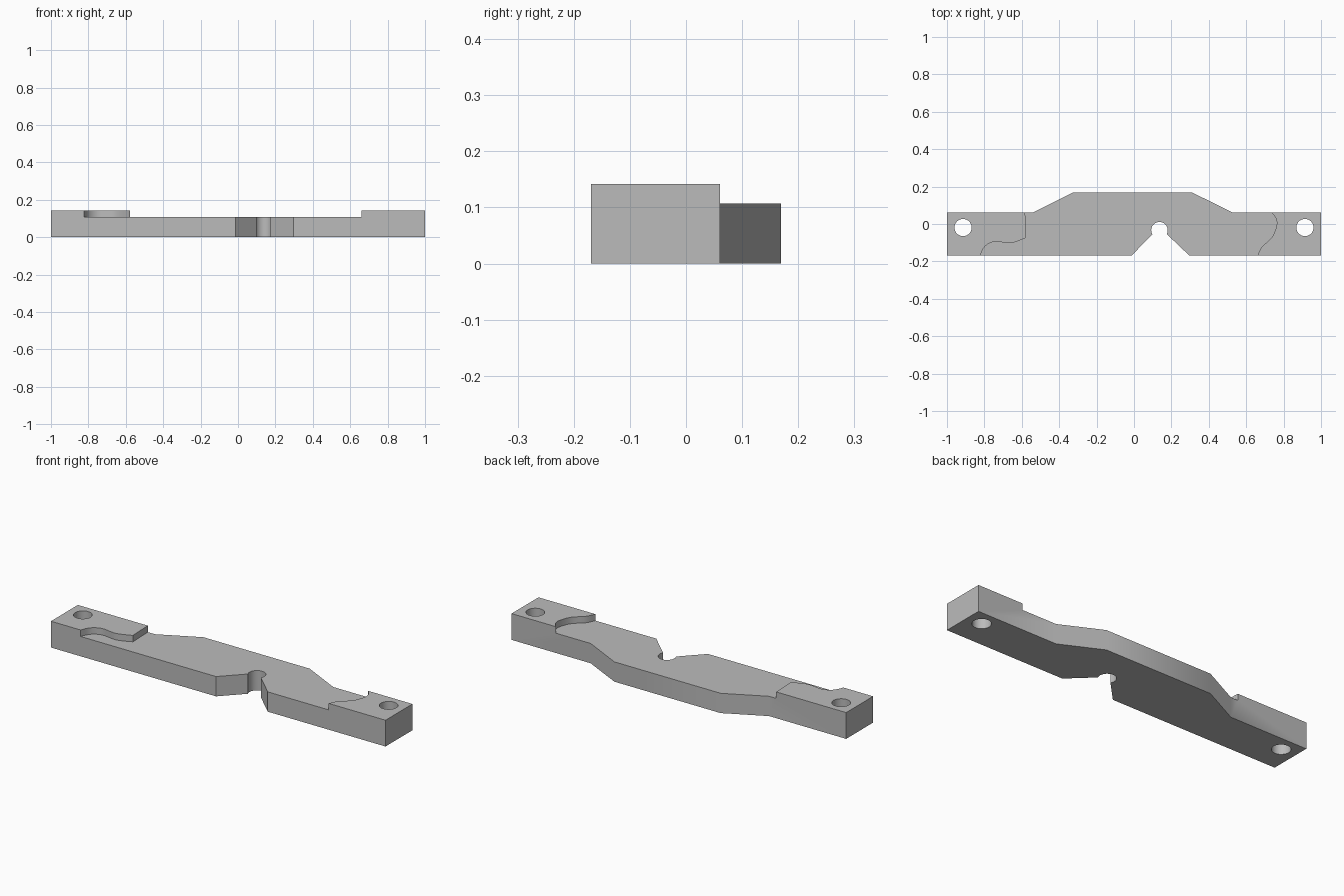
import bpy, bmesh, math
from mathutils import Vector

cube = bpy.data.objects.get("Cube")
if cube:
    bpy.data.objects.remove(cube, do_unlink=True)

TOP, WEB = 0.142, 0.107          # end pad height, thinner middle height
FRONT, SHOULDER, BACK = -0.169, 0.061, 0.169

grey = bpy.data.materials.new("plain_grey")
grey.use_nodes = True
grey.diffuse_color = (0.5, 0.5, 0.5, 1)
grey.node_tree.nodes["Principled BSDF"].inputs["Base Color"].default_value = (0.5, 0.5, 0.5, 1)


def arc(cx, cy, r, start, end, steps):
    """Points on an arc, angles in degrees."""
    angles = [math.radians(start + (end - start) * i / steps) for i in range(steps + 1)]
    return [(cx + r * math.cos(a), cy + r * math.sin(a)) for a in angles]


def spline(pts, steps=6):
    """Smooth curve through the given points."""
    p = [Vector(q) for q in [pts[0]] + pts + [pts[-1]]]
    out = []
    for a, b, c, d in zip(p, p[1:], p[2:], p[3:]):
        for i in range(steps):
            t = i / steps
            out.append(tuple(b + 0.5 * t * ((c - a) + t * ((2 * a - 5 * b + 4 * c - d)
                       + t * (3 * b - a - 3 * c + d)))))
    return out + [pts[-1]]


def prism(name, outline, z0, z1):
    """Extrude a flat outline upwards into a solid."""
    bm = bmesh.new()
    face = bm.faces.new([bm.verts.new((x, y, z0)) for x, y in outline])
    top = bmesh.ops.extrude_face_region(bm, geom=[face])["geom"]
    bmesh.ops.translate(bm, vec=(0, 0, z1 - z0),
                        verts=[v for v in top if isinstance(v, bmesh.types.BMVert)])
    bmesh.ops.recalc_face_normals(bm, faces=bm.faces)
    mesh = bpy.data.meshes.new(name)
    bm.to_mesh(mesh)
    bm.free()
    mesh.materials.append(grey)
    obj = bpy.data.objects.new(name, mesh)
    bpy.context.collection.objects.link(obj)
    return obj


# Bar outline with raised back and keyhole notch in the front edge
outline = [(-1, FRONT), (-0.013, FRONT)]
outline += arc(0.136, -0.033, 0.044, 210, -28, 24)
outline += [(0.296, FRONT), (1, FRONT), (1, SHOULDER), (0.527, SHOULDER),
            (0.31, BACK), (-0.325, BACK), (-0.54, SHOULDER), (-1, SHOULDER)]
bar = prism("mounting_bar", outline, 0, TOP)

# Recess between the two end pads, with curved ends
left_edge = [(-0.582, 0.3), (-0.582, SHOULDER), (-0.577, -0.072)]
left_edge += spline([(-0.585, -0.077), (-0.66, -0.102), (-0.745, -0.094),
                     (-0.797, -0.12), (-0.823, FRONT)])
right_edge = spline([(0.66, FRONT), (0.684, -0.122), (0.738, -0.07),
                     (0.763, -0.005), (0.756, 0.035), (0.733, SHOULDER)])
recess = left_edge + [(-0.823, -0.3), (0.66, -0.3)] + right_edge + [(0.733, 0.3)]
cutters = [prism("recess_cutter", recess, WEB, 0.3)]

# Screw holes through both ends
for side in (-1, 1):
    hole = arc(side * 0.914, -0.019, 0.046, 0, 348.75, 31)
    cutters.append(prism("screw_hole_cutter", hole, -0.1, 0.3))

bpy.context.view_layer.objects.active = bar
for cutter in cutters:
    cutter.hide_render = True
    cut = bar.modifiers.new("cut", 'BOOLEAN')
    cut.operation = 'DIFFERENCE'
    cut.solver = 'EXACT'
    cut.object = cutter
    bpy.ops.object.modifier_apply(modifier=cut.name)
    bpy.data.objects.remove(cutter, do_unlink=True)

# Smooth the curved walls, keep the edges crisp
bpy.ops.object.select_all(action='DESELECT')
bar.select_set(True)
bpy.ops.object.shade_smooth_by_angle(angle=math.radians(30))
